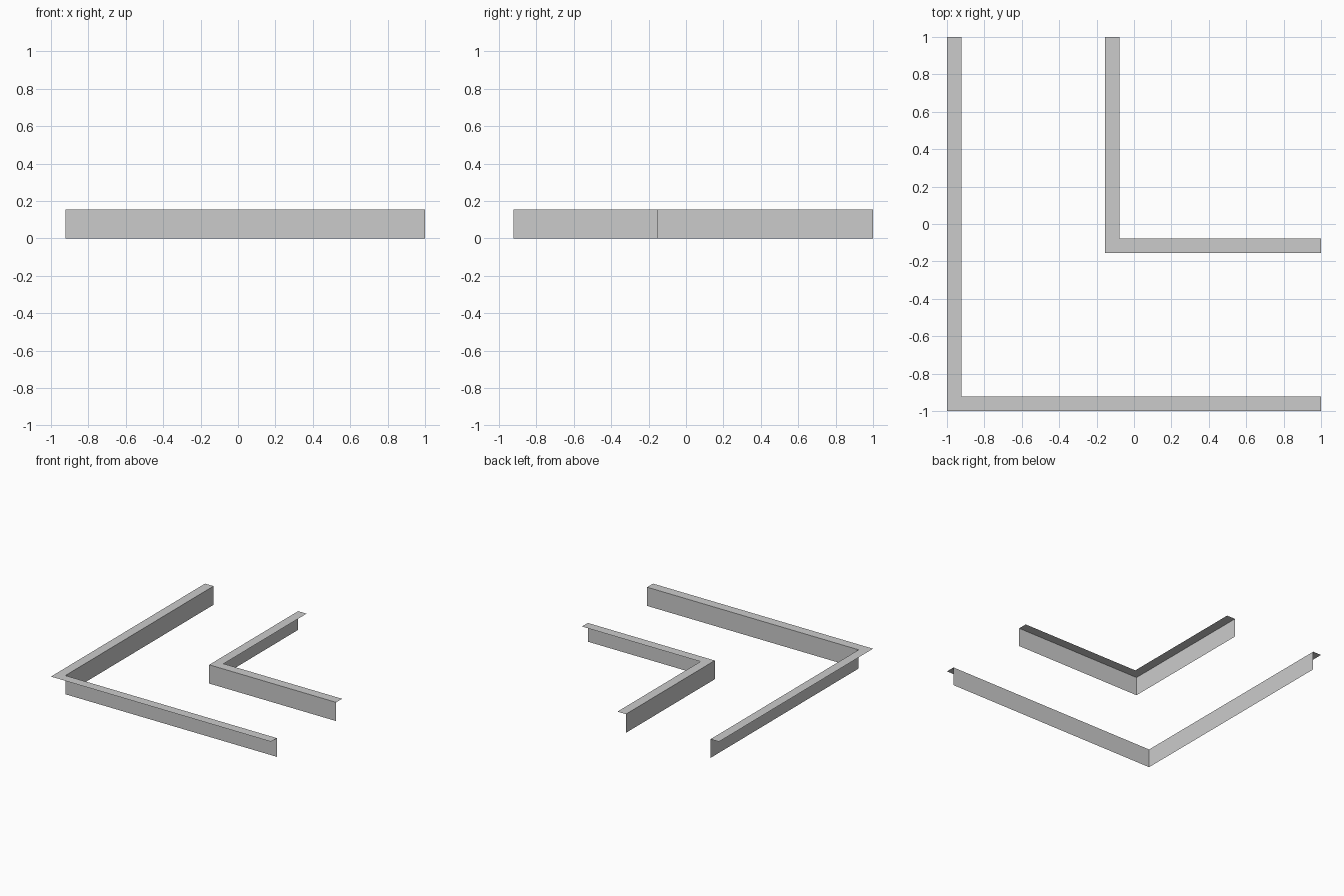
import bpy
import bmesh

cube = bpy.data.objects.get("Cube")
if cube:
    bpy.data.objects.remove(cube, do_unlink=True)

UNIT = 1 / 13          # width of the kerb top
HEIGHT = 2 * UNIT

grey = bpy.data.materials.new("concrete_grey")
grey.use_nodes = True
colour = (0.6, 0.6, 0.6, 1)
grey.diffuse_color = colour
grey.node_tree.nodes["Principled BSDF"].inputs["Base Color"].default_value = colour


def corner_kerb(name, profile):
    """Sweep an (offset, height) profile along a mitred right-angle corner."""
    bm = bmesh.new()
    rows = []
    for d, z in profile:
        path = [(d, 1), (d, d), (1, d)]
        rows.append([bm.verts.new((x, y, z)) for x, y in path])
    for a, b in zip(rows, rows[1:]):
        for i in range(2):
            bm.faces.new((a[i], a[i + 1], b[i + 1], b[i]))
    mesh = bpy.data.meshes.new(name)
    bm.to_mesh(mesh)
    bm.free()
    mesh.materials.append(grey)
    obj = bpy.data.objects.new(name, mesh)
    bpy.context.collection.objects.link(obj)


# Outer kerb: flat top, then a wall dropping from its inner edge
outer = -1 + UNIT
corner_kerb("outer_kerb", [(-1, HEIGHT), (outer, HEIGHT), (outer, 0)])

# Inner kerb: a wall rising to its outer edge, then a flat top
inner = -2 * UNIT
corner_kerb("inner_kerb", [(inner, 0), (inner, HEIGHT), (inner + UNIT, HEIGHT)])
